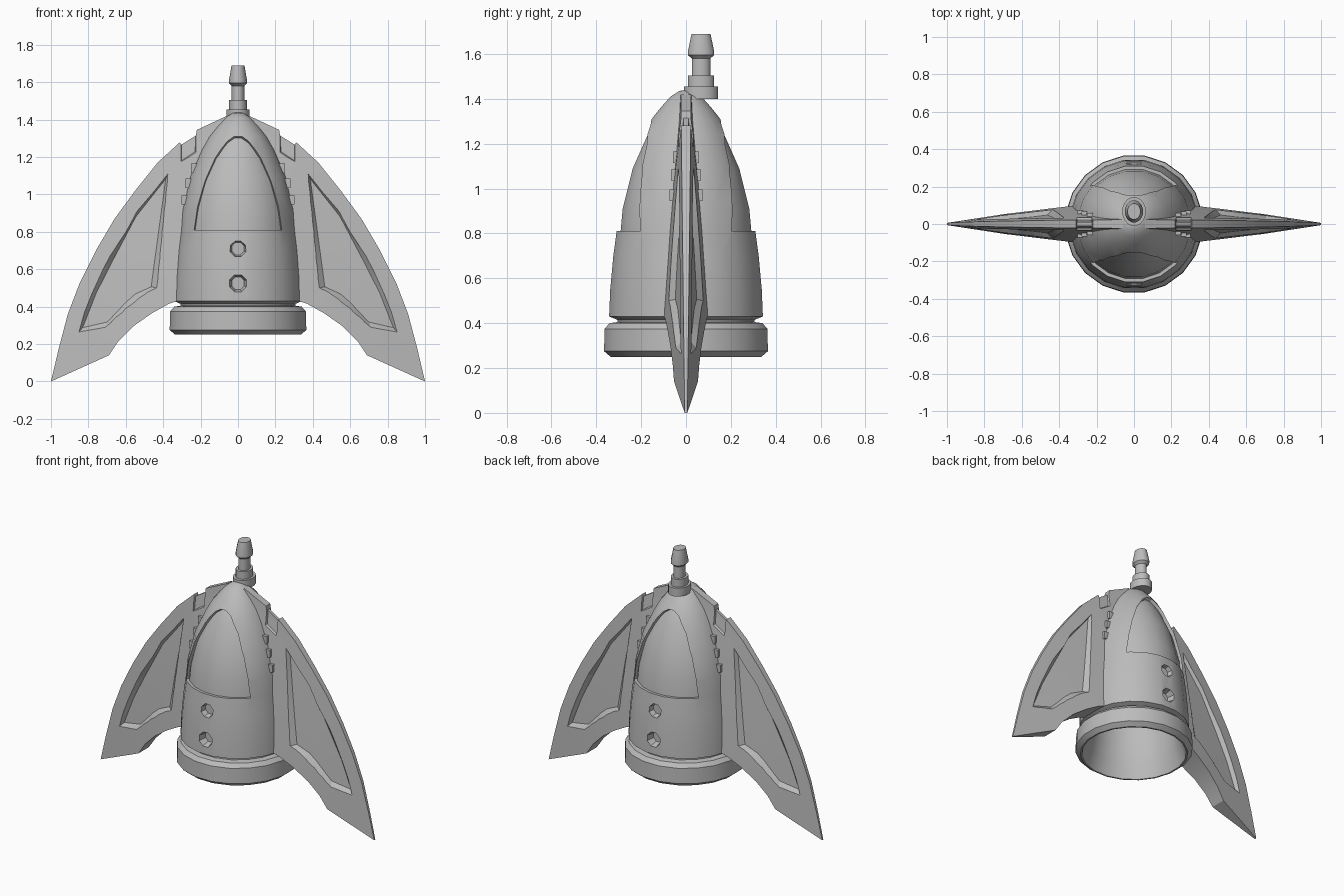
import bpy, bmesh, math
from mathutils import Vector, geometry

if "Cube" in bpy.data.objects:
    bpy.data.objects.remove(bpy.data.objects["Cube"])

GREY = (0.5, 0.5, 0.5, 1)
hull_grey = bpy.data.materials.new("hull_grey")
hull_grey.use_nodes = True
hull_grey.diffuse_color = GREY
hull_grey.node_tree.nodes["Principled BSDF"].inputs["Base Color"].default_value = GREY


def finish(name, bm):
    bmesh.ops.remove_doubles(bm, verts=bm.verts, dist=1e-5)
    bmesh.ops.recalc_face_normals(bm, faces=bm.faces)
    me = bpy.data.meshes.new(name)
    bm.to_mesh(me)
    bm.free()
    me.materials.append(hull_grey)
    ob = bpy.data.objects.new(name, me)
    bpy.context.collection.objects.link(ob)
    return ob


def smooth(ob, angle=30):
    bpy.ops.object.select_all(action='DESELECT')
    ob.select_set(True)
    bpy.context.view_layer.objects.active = ob
    bpy.ops.object.shade_smooth_by_angle(angle=math.radians(angle))


def lathe(name, profile, sides=20):
    """Revolve (radius, height) points around z."""
    bm = bmesh.new()
    rings = []
    for r, z in profile:
        rings.append([bm.verts.new((r * math.cos(a), r * math.sin(a), z)) for a in
                      ((i + 0.5) * math.tau / sides for i in range(sides))])
    for a, b in zip(rings, rings[1:]):
        for i in range(sides):
            j = (i + 1) % sides
            bm.faces.new((a[i], a[j], b[j], b[i]))
    return finish(name, bm)


def cut(ob, cutters):
    """Subtract the cutters for good, then remove them."""
    for c in cutters:
        mod = ob.modifiers.new("cut", 'BOOLEAN')
        mod.operation, mod.solver, mod.object = 'DIFFERENCE', 'EXACT', c
    dg = bpy.context.evaluated_depsgraph_get()
    me = bpy.data.meshes.new_from_object(ob.evaluated_get(dg))
    ob.modifiers.clear()
    ob.data = me
    for c in cutters:
        bpy.data.objects.remove(c)


def prism(name, near, far):
    """Solid between two matching loops of 3D points."""
    bm = bmesh.new()
    a = [bm.verts.new(p) for p in near]
    b = [bm.verts.new(p) for p in far]
    bm.faces.new(a)
    bm.faces.new(b)
    for i in range(len(a)):
        j = (i + 1) % len(a)
        bm.faces.new((a[i], a[j], b[j], b[i]))
    return finish(name, bm)


def slab(name, edges_a, depth_a, edges_b, depth_b, steps=6):
    """Solid between two ruled sheets, each spanning a pair of x-z curves."""
    bm = bmesh.new()
    grids = []
    for (outer, inner), depth in ((edges_a, depth_a), (edges_b, depth_b)):
        grid = []
        for o, n in zip(outer, inner):
            row = [Vector(o).lerp(Vector(n), k / steps) for k in range(steps + 1)]
            grid.append([bm.verts.new((p.x, depth(p), p.y)) for p in row])
        grids.append(grid)
    A, B = grids
    last = len(A) - 1
    for g in grids:
        for i in range(last):
            for k in range(steps):
                bm.faces.new((g[i][k], g[i + 1][k], g[i + 1][k + 1], g[i][k + 1]))
    for k in (0, steps):
        for i in range(last):
            bm.faces.new((A[i][k], A[i + 1][k], B[i + 1][k], B[i][k]))
    for i in (0, last):
        for k in range(steps):
            bm.faces.new((A[i][k], A[i][k + 1], B[i][k + 1], B[i][k]))
    return finish(name, bm)


# Hull: hollow at the bottom, with collar and groove
skin = [(.313, .81), (.303, .92), (.258, 1.1), (.195, 1.24), (.155, 1.31),
        (.115, 1.36), (.07, 1.41), (.03, 1.435), (0, 1.44)]
hull = lathe("hull", [(0, .78), (.26, .76), (.28, .45), (.30, .35), (.33, .25), (.34, .25),
                      (.37, .275), (.367, .375), (.345, .4), (.31, .405), (.31, .415),
                      (.347, .43), (.342, .55), (.328, .7)] + skin)

# Window recesses and octagonal ports, front and back
arch = [(.235, 0), (.215, .13), (.18, .26), (.125, .4), (.06, .5), (.02, .53)]
arch += [(-x, z) for x, z in reversed(arch)]
cutters = []
for s in (-1, 1):
    def arch_at(y, k):
        return [(x * k, s * y, .81 + z * k) for x, z in arch]
    cutters.append(prism("window_cutter", arch_at(.08, .87), arch_at(.42, 1.22)))
    for z in (.71, .525):
        def port_at(y, r):
            return [(r * math.cos(a), s * y, z + r * math.sin(a)) for a in
                    ((i + .5) * math.tau / 8 for i in range(8))]
        cutters.append(prism("port_cutter", port_at(.29, .036), port_at(.36, .055)))
cut(hull, cutters)
smooth(hull)

# Window panes: a slightly smaller shell that shows through the recesses
panes = lathe("window_panes", [(0, .79)] + [(max(r - .017, 0), z - .012) for r, z in
                                            [(.318, .803)] + skin])
smooth(panes)

# Wing outline: outer edge and matching inner edge, from tip to nose
outer = [(1, 0), (.96, .17), (.91, .36), (.845, .53), (.76, .7), (.66, .87), (.55, 1.02),
         (.43, 1.17), (.31, 1.28), (.305, 1.265), (.225, 1.315), (.22, 1.345), (.06, 1.42)]
inner = [(1, 0), (.69, .14), (.64, .215), (.56, .295), (.46, .365), (.37, .415), (.31, .435),
         (.29, .75), (.26, .9), (.255, .91), (.18, 1.1), (.17, 1.12), (.03, 1.3)]


def thickness(p):
    """Half thickness grows with distance from the outer edge."""
    d = 9.0
    for a, b in zip(outer, outer[1:]):
        a, b = Vector(a), Vector(b)
        q, f = geometry.intersect_point_line(p, a, b)
        d = min(d, (p - a.lerp(b, min(max(f, 0), 1))).length)
    return min(.006 + .012 * p.y + .17 * d, .1)


def grow(edges, amount):
    """Push a pair of curves away from their shared centre."""
    pts = [Vector(p) for e in edges for p in e]
    c = sum(pts, Vector((0, 0))) / len(pts)
    return [[Vector(p) + (Vector(p) - c).normalized() * amount for p in e] for e in edges]


wing = slab("wings", (outer, inner), lambda p: -thickness(p), (outer, inner), thickness)

# Sunken wing panels and shoulder notches on both faces
panel = ([(.85, .265), (.785, .46), (.685, .67), (.54, .91), (.375, 1.11)],
         [(.71, .29), (.65, .345), (.6, .39), (.53, .445), (.435, .5)])
notch = ([(.305, 1.32), (.225, 1.37)], [(.305, 1.175), (.225, 1.225)])
cutters = []
for s in (-1, 1):
    for shape, depth, slope in ((panel, .024, .03), (notch, .012, .006)):
        cutters.append(slab("panel_cutter",
                            grow(shape, -slope), lambda p: s * (thickness(p) - depth),
                            grow(shape, slope), lambda p: s * (thickness(p) + depth)))
cut(wing, cutters)
wing.modifiers.new("mirror", 'MIRROR').use_clip = True
smooth(wing, 20)

# Toothed seam where the wings meet the hull
bm = bmesh.new()
for x, z in ((.235, 1.14), (.262, 1.06), (.285, .97)):
    for s in (-1, 1):
        made = bmesh.ops.create_cube(bm, size=1)["verts"]
        bmesh.ops.scale(bm, vec=(.035, .03, .05), verts=made)
        bmesh.ops.translate(bm, vec=(x, s * thickness(Vector((x, z))), z), verts=made)
teeth = finish("wing_root_teeth", bm)
teeth.modifiers.new("mirror", 'MIRROR')

# Nozzle on the nose, oval and set towards the back
nozzle = lathe("nose_nozzle", [(0, 1.4), (.078, 1.4), (.078, 1.455), (.06, 1.455), (.06, 1.505),
                               (.042, 1.505), (.042, 1.58), (.06, 1.595), (.06, 1.61),
                               (.043, 1.69), (0, 1.69)], 16)
nozzle.scale.x = .82
nozzle.location.y = .067
smooth(nozzle)
